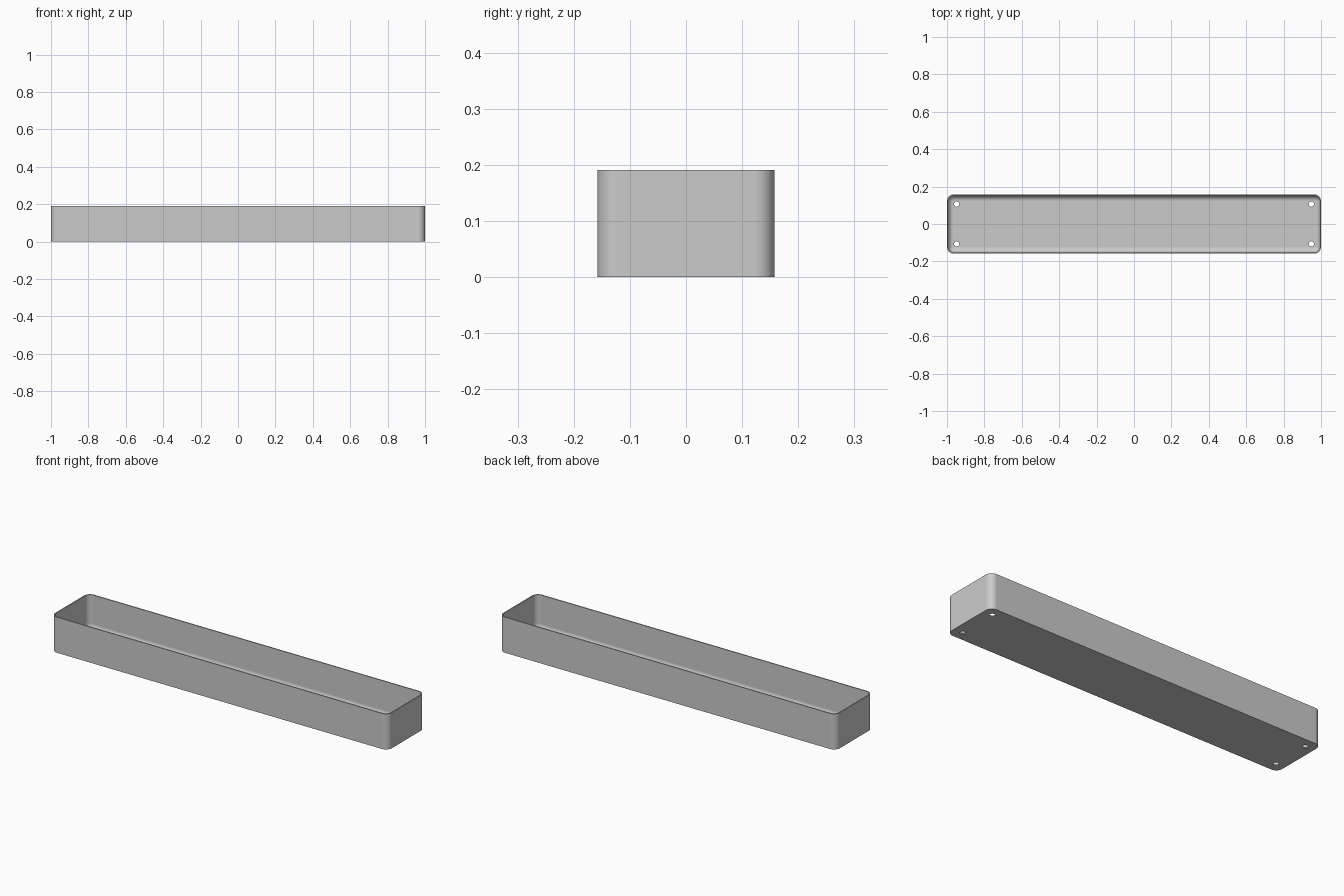
import bpy, bmesh, math

cube = bpy.data.objects.get("Cube")
if cube:
    bpy.data.objects.remove(cube, do_unlink=True)

HALF_X, HALF_Y, HEIGHT = 1.0, 0.158, 0.191
CORNER, WALL, FILLET, STEPS = 0.036, 0.006, 0.03, 10

grey = bpy.data.materials.new("light grey")
grey.use_nodes = True
colour = (0.6, 0.6, 0.6, 1)
grey.diffuse_color = colour
grey.node_tree.nodes["Principled BSDF"].inputs["Base Color"].default_value = colour


def rounded_ring(bm, inset, z):
    """Loop of vertices around a rounded rectangle, inset from the outer wall."""
    radius = CORNER - inset
    cx, cy = HALF_X - CORNER, HALF_Y - CORNER
    ring = []
    for quarter, (sx, sy) in enumerate([(1, 1), (-1, 1), (-1, -1), (1, -1)]):
        for i in range(STEPS + 1):
            a = (quarter + i / STEPS) * math.pi / 2
            ring.append(bm.verts.new((sx * cx + radius * math.cos(a),
                                      sy * cy + radius * math.sin(a), z)))
    return ring


# Tray shell: outer wall, rim, inner wall, then fillet down to the floor
bm = bmesh.new()
profile = [(0, 0), (0, HEIGHT), (WALL, HEIGHT)]
for i in range(STEPS + 1):
    a = i / STEPS * math.pi / 2
    profile.append((WALL + FILLET * (1 - math.cos(a)),
                    WALL + FILLET * (1 - math.sin(a))))
rings = [rounded_ring(bm, inset, z) for inset, z in profile]
for low, high in zip(rings, rings[1:]):
    for i in range(len(low)):
        j = (i + 1) % len(low)
        bm.faces.new((low[i], low[j], high[j], high[i]))
bm.faces.new(rings[0][::-1])
bm.faces.new(rings[-1])
bmesh.ops.remove_doubles(bm, verts=bm.verts, dist=0.00005)
bmesh.ops.recalc_face_normals(bm, faces=bm.faces)
mesh = bpy.data.meshes.new("tray")
bm.to_mesh(mesh)
bm.free()
mesh.materials.append(grey)
tray = bpy.data.objects.new("tray", mesh)
bpy.context.collection.objects.link(tray)

# Drain holes in the four floor corners
bm = bmesh.new()
for sx in (-1, 1):
    for sy in (-1, 1):
        made = bmesh.ops.create_cone(bm, cap_ends=True, segments=32,
                                     radius1=0.014, radius2=0.014, depth=0.06)
        bmesh.ops.translate(bm, verts=made["verts"], vec=(sx * 0.948, sy * 0.106, 0))
cutter_mesh = bpy.data.meshes.new("hole_cutter")
bm.to_mesh(cutter_mesh)
bm.free()
cutter = bpy.data.objects.new("hole_cutter", cutter_mesh)
cutter.hide_render = True
bpy.context.collection.objects.link(cutter)

bpy.ops.object.select_all(action="DESELECT")
tray.select_set(True)
bpy.context.view_layer.objects.active = tray
cut = tray.modifiers.new("drain_holes", "BOOLEAN")
cut.operation, cut.solver, cut.object = "DIFFERENCE", "EXACT", cutter
bpy.ops.object.modifier_apply(modifier=cut.name)
bpy.data.objects.remove(cutter, do_unlink=True)

# Smooth fillets with flat walls and floor
bpy.ops.object.shade_smooth_by_angle(angle=math.radians(30))
flat = tray.modifiers.new("flat_faces", "WEIGHTED_NORMAL")
flat.keep_sharp = True
